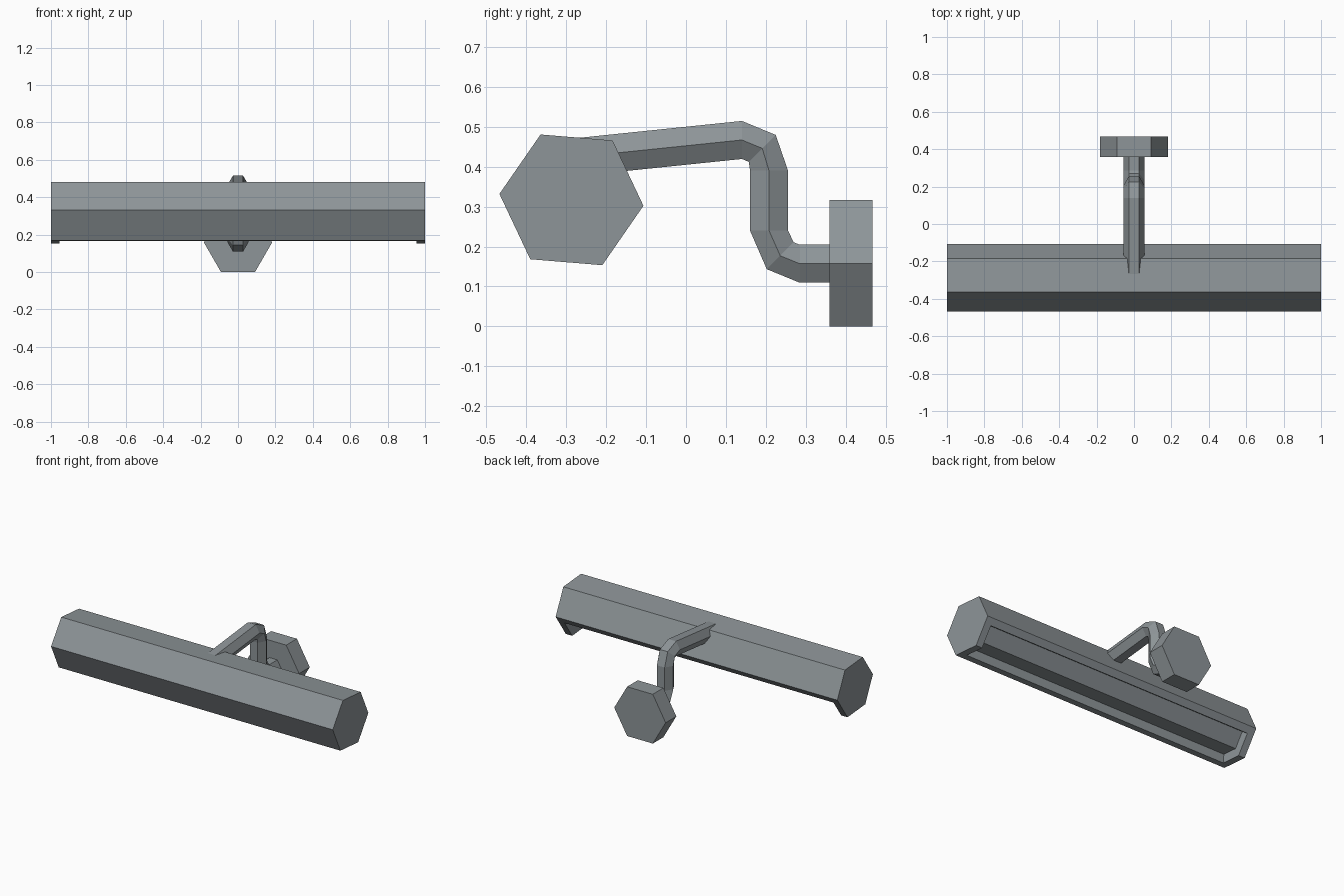
import bpy, bmesh
from math import cos, sin, radians
from mathutils import Vector

if "Cube" in bpy.data.objects:
    bpy.data.objects.remove(bpy.data.objects["Cube"])

# Dark slate metal shared by all parts
metal = bpy.data.materials.new("dark_metal")
metal.diffuse_color = (0.27, 0.30, 0.315, 1)
metal.use_nodes = True
metal.node_tree.nodes["Principled BSDF"].inputs["Base Color"].default_value = metal.diffuse_color


def loft(rings):
    """Closed skin through a list of equal-sized rings, capped at both ends."""
    bm = bmesh.new()
    loops = [[bm.verts.new(p) for p in ring] for ring in rings]
    n = len(loops[0])
    for a, b in zip(loops, loops[1:]):
        for i in range(n):
            j = (i + 1) % n
            bm.faces.new((a[i], a[j], b[j], b[i]))
    bm.faces.new(loops[0])
    bm.faces.new(loops[-1])
    bmesh.ops.recalc_face_normals(bm, faces=bm.faces[:])
    bm.normal_update()
    return bm


def finish(name, bm):
    mesh = bpy.data.meshes.new(name)
    bm.to_mesh(mesh)
    bm.free()
    mesh.materials.append(metal)
    bpy.context.collection.objects.link(bpy.data.objects.new(name, mesh))


def hexagon(centre, r, u, v, start=0.0):
    return [centre + r * (cos(radians(start + 60 * i)) * u + sin(radians(start + 60 * i)) * v)
            for i in range(6)]


X, Y, Z = Vector((1, 0, 0)), Vector((0, 1, 0)), Vector((0, 0, 1))

# Lamp head: tilted hexagonal bar, open along its bottom and lower back sides
bm = loft([hexagon(Vector((x, -0.287, 0.317)), 0.181, Y, Z, -4.7) for x in (-1, 1)])
opening = [f for f in bm.faces
           if abs(f.normal.x) < 0.5 and f.normal.z < -0.4 and f.normal.y > -0.3]
bmesh.ops.inset_region(bm, faces=opening, thickness=0.045, use_even_offset=True)
bmesh.ops.inset_region(bm, faces=opening, thickness=0.0, depth=-0.055, use_even_offset=True)
finish("lamp_shade", bm)

# Bent arm: centre y, z and the turn of each hexagonal section
path = [(-0.285, 0.423, 0), (0.14, 0.467, 0), (0.191, 0.446, -45), (0.208, 0.39, -90),
        (0.208, 0.24, -90), (0.236, 0.177, -45), (0.285, 0.157, 0), (0.38, 0.157, 0)]
rings = []
for y, z, turn in path:
    a = radians(turn)
    rings.append(hexagon(Vector((0, y, z)), 0.055, X, Vector((0, -sin(a), cos(a)))))
finish("arm", loft(rings))

# Wall plate
finish("wall_plate", loft([hexagon(Vector((0, y, 0.158)), 0.1825, X, Z)
                           for y in (0.359, 0.467)]))
